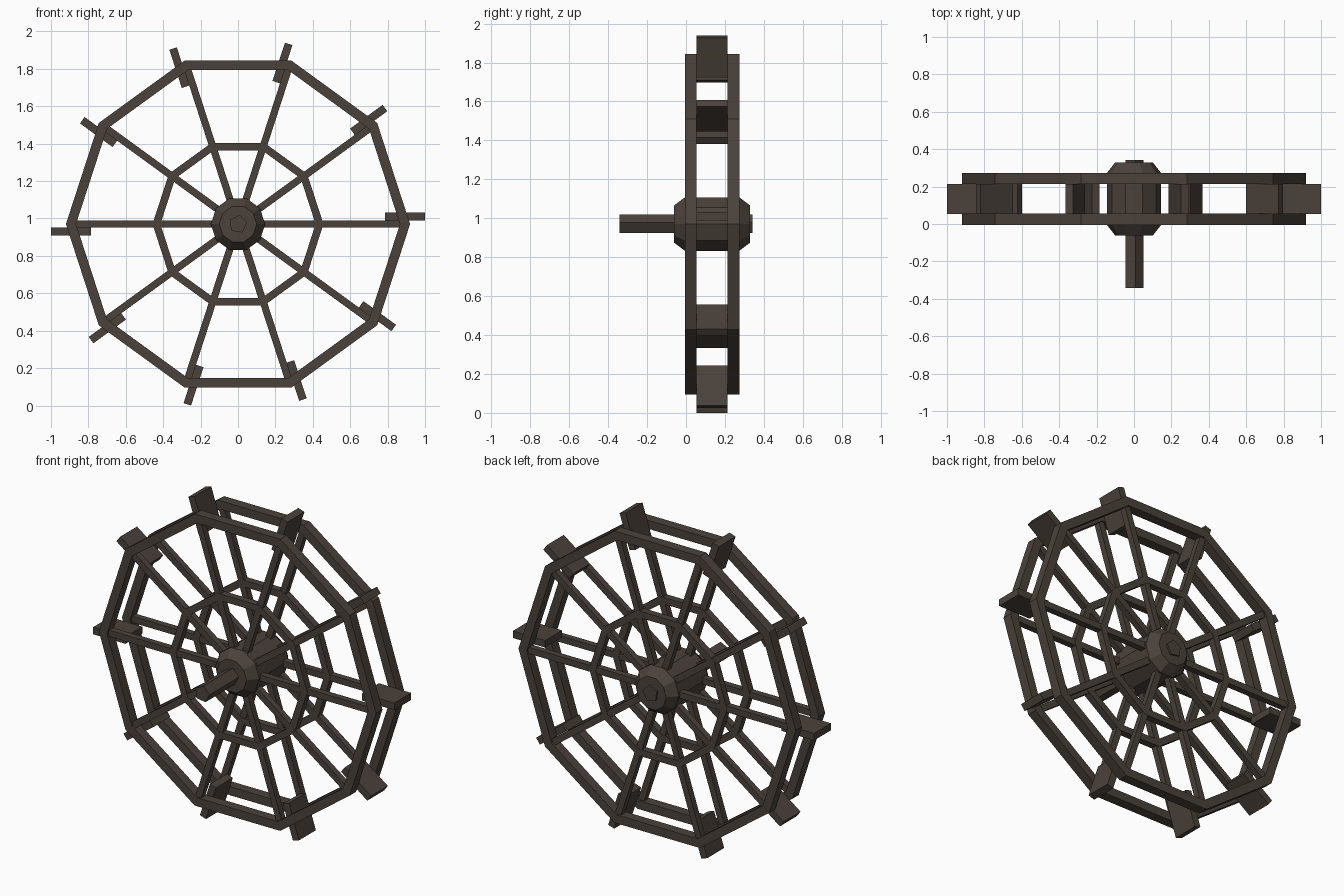
import bpy, bmesh
from math import sin, cos, pi, radians
from mathutils import Matrix, Vector

cube = bpy.data.objects.get("Cube")
if cube:
    bpy.data.objects.remove(cube, do_unlink=True)

SIDES = 10
HUB_Z = 0.97
FRAME_Y = {"front": 0.025, "back": 0.244}
MID_Y = 0.134

wood = bpy.data.materials.new("dark brown wood")
wood.use_nodes = True
colour = (0.070, 0.054, 0.044, 1)
wood.diffuse_color = colour
bsdf = wood.node_tree.nodes["Principled BSDF"]
bsdf.inputs["Base Color"].default_value = colour
bsdf.inputs["Roughness"].default_value = 0.9


def finish(name, bm):
    bmesh.ops.recalc_face_normals(bm, faces=bm.faces)
    mesh = bpy.data.meshes.new(name)
    bm.to_mesh(mesh)
    bm.free()
    mesh.materials.append(wood)
    obj = bpy.data.objects.new(name, mesh)
    obj.location.z = HUB_Z
    bpy.context.collection.objects.link(obj)


def lathe(name, profile, sides, closed, turn=0):
    """Sweep (radius, y) points round the axle; closed makes a hoop, open gets end caps."""
    bm = bmesh.new()
    loops = []
    for r, y in profile:
        angles = [turn + 2 * pi * i / sides for i in range(sides)]
        loops.append([bm.verts.new((r * cos(a), y, r * sin(a))) for a in angles])
    pairs = list(zip(loops, loops[1:]))
    if closed:
        pairs.append((loops[-1], loops[0]))
    else:
        bm.faces.new(loops[0])
        bm.faces.new(loops[-1])
    for a, b in pairs:
        for i in range(sides):
            j = (i + 1) % sides
            bm.faces.new((a[i], a[j], b[j], b[i]))
    finish(name, bm)


def hoop(name, inner, outer, y, depth):
    lo, hi = y - depth / 2, y + depth / 2
    lathe(name, [(inner, lo), (outer, lo), (outer, hi), (inner, hi)], SIDES, True)


def radial_boxes(name, r0, r1, y, depth, offset, thickness):
    """One box per corner of the wheel, pointing outwards."""
    bm = bmesh.new()
    size = Matrix.Diagonal((r1 - r0, depth, thickness, 1))
    place = Matrix.Translation(Vector(((r0 + r1) / 2, y, offset)))
    for i in range(SIDES):
        turn = Matrix.Rotation(-2 * pi * i / SIDES, 4, "Y")
        bmesh.ops.create_cube(bm, size=1, matrix=turn @ place @ size)
    finish(name, bm)


# Front and back frames: rim, inner ring and spokes
for side, y in FRAME_Y.items():
    hoop(side + "_rim", 0.866, 0.92, y, 0.06)
    hoop(side + "_inner_ring", 0.415, 0.457, y, 0.042)
    radial_boxes(side + "_spokes", 0.1, 0.89, y, 0.038, 0, 0.038)

# Paddles between the rims, set to one side of the spokes
radial_boxes("paddles", 0.785, 1.0, MID_Y, 0.16, 0.04, 0.042)

# Hub drum with tapered ends
lathe("hub", [(0.1, -0.062), (0.145, -0.005), (0.145, 0.273), (0.1, 0.33)],
      SIDES, False)

# Five-sided axle
lathe("axle", [(0.05, -0.341), (0.05, 0.341)], 5, False, radians(8))
